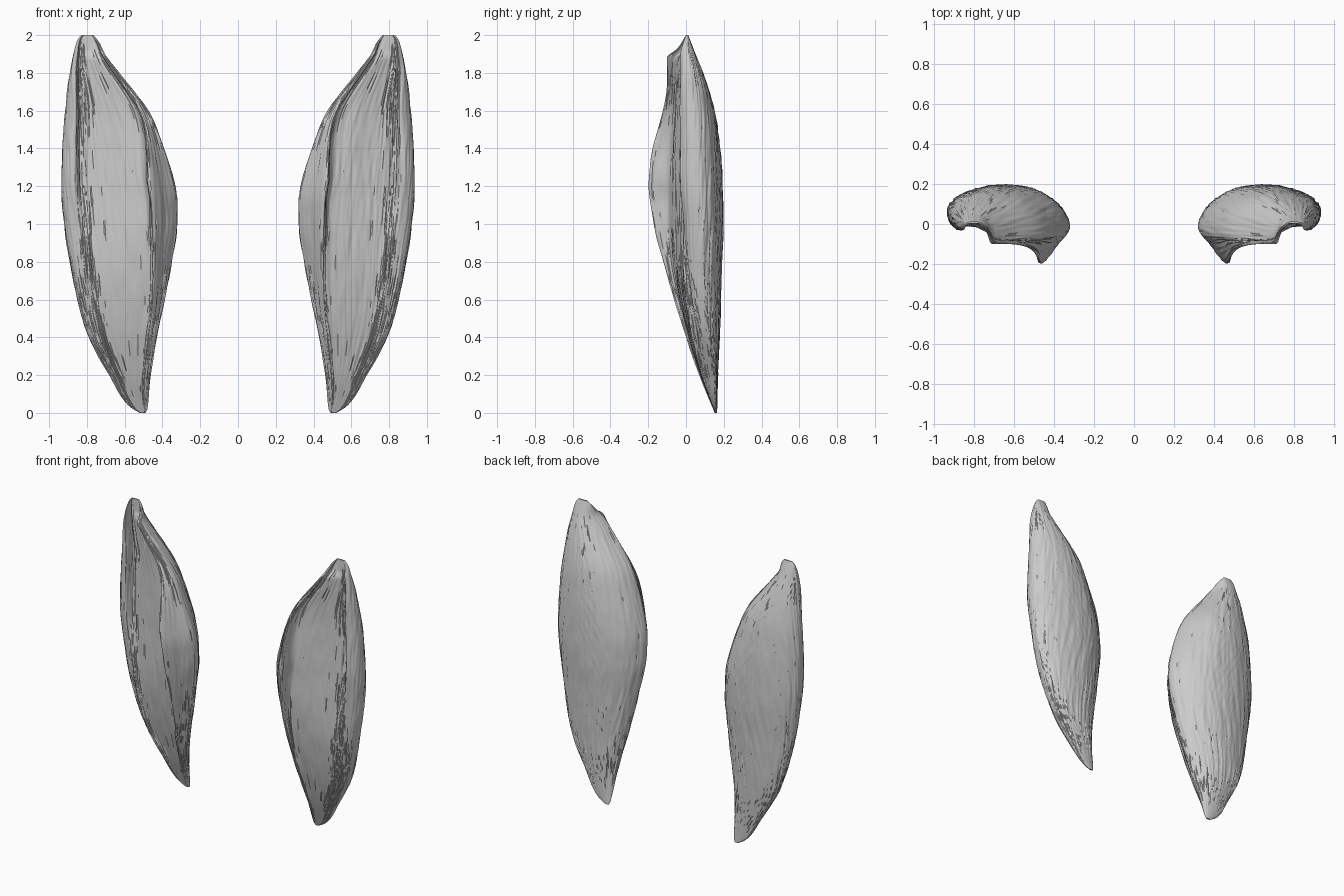
import bpy, bmesh, math
from mathutils import Vector, noise

if "Cube" in bpy.data.objects:
    bpy.data.objects.remove(bpy.data.objects["Cube"])


def curve(keys):
    """Smooth function of height through (z, value) keys."""
    n = len(keys)

    def slope(i):
        if i == 0 or i == n - 1:
            j = min(max(i, 1), n - 1)
            return (keys[j][1] - keys[j - 1][1]) / (keys[j][0] - keys[j - 1][0])
        a = (keys[i][1] - keys[i - 1][1]) / (keys[i][0] - keys[i - 1][0])
        b = (keys[i + 1][1] - keys[i][1]) / (keys[i + 1][0] - keys[i][0])
        return 0.0 if a * b <= 0 else (a + b) / 2 if max(a / b, b / a) < 3 else 2 * a * b / (a + b)

    def f(z):
        i = 0
        while i < n - 2 and z > keys[i + 1][0]:
            i += 1
        (z0, a), (z1, b) = keys[i], keys[i + 1]
        h = z1 - z0
        t = (z - z0) / h
        return (a * (2*t**3 - 3*t*t + 1) + slope(i) * h * (t**3 - 2*t*t + t)
                + b * (3*t*t - 2*t**3) + slope(i + 1) * h * (t**3 - t*t))
    return f


# outline in front view: inner and outer edge
inner = curve([(0, .49), (.02, .48), (.2, .463), (.4, .43), (.6, .388), (.8, .35), (1, .322),
               (1.1, .321), (1.2, .333), (1.4, .392), (1.6, .475), (1.8, .63), (1.9, .705),
               (1.97, .74), (2, .765)])
outer = curve([(0, .52), (.02, .555), (.05, .59), (.2, .68), (.4, .79), (.6, .85), (.8, .89),
               (1, .92), (1.2, .935), (1.4, .93), (1.6, .912), (1.8, .89), (1.9, .87), (1.97, .853), (2, .83)])
# depth of each feature
back = curve([(0, .165), (.2, .168), (.4, .177), (.8, .19), (1, .197), (1.2, .194), (1.4, .18),
              (1.6, .15), (1.8, .09), (1.9, .05), (2, .012)])
ridge = curve([(0, .152), (.2, .07), (.4, .0), (.6, -.06), (.8, -.12), (1, -.168), (1.2, -.198),
               (1.4, -.178), (1.6, -.12), (1.75, -.1), (1.88, -.1), (1.93, -.045), (2, 0)])
belly = curve([(0, .153), (.2, .075), (.4, .01), (.6, -.04), (.8, -.075), (1, -.09), (1.2, -.09),
               (1.6, -.075), (1.8, -.06), (1.87, -.05), (1.92, -.01), (2, .002)])
groove = curve([(0, .154), (.2, .085), (.4, .035), (.6, .0), (.8, -.015), (1, -.01), (1.2, .0),
                (1.5, .01), (1.8, .015), (1.92, .005), (2, .002)])
lobe = curve([(0, .155), (.2, .1), (.4, .06), (.6, .025), (.8, .0), (1, -.01), (1.25, -.03),
              (1.7, -.03), (1.9, -.03), (2, .001)])
cleft = curve([(0, 0), (.9, 0), (1.3, .03), (1.7, .035), (1.85, .02), (2, 0)])
inner_y = curve([(0, .158), (.2, .11), (.4, .07), (.6, .04), (.8, .015), (1, -.01), (1.3, -.035),
                 (1.6, -.06), (1.8, -.075), (1.88, -.07), (1.95, -.025), (2, .005)])
outer_y = curve([(0, .16), (.2, .145), (.4, .125), (.8, .085), (1.2, .07), (1.6, .045), (1.9, .01), (2, .006)])
# position of the front ridge across the width
ridge_u = curve([(0, .2), (.4, .12), (.8, .18), (1, .22), (1.2, .22), (1.5, .13), (1.7, .1), (2, .1)])


def mix(a, b, t):
    return a + (b - a) * t


def section(z, sub=14):
    x0, x1 = inner(z), outer(z)
    r, s = ridge_u(z), .64
    yb, yr, yf, yg, yl = back(z), ridge(z), belly(z), groove(z), lobe(z)
    e0, e1 = inner_y(z), outer_y(z)
    ctrl = [(0, e0), (.08, mix(e0, yb, .5)), (.28, mix(e0, yb, .88)), (.52, yb),
            (.78, mix(e1, yb, .83)), (.94, mix(e1, yb, .45)), (1, e1), (.96, mix(e1, yl, .75)),
            (.88, yl), (.82, yg + cleft(z)), (.76, yg), (s, mix(yf, yg, .75)),
            (mix(r, s, .5), mix(yf, yg, .3)),
            (r + .04, mix(yf, yr, .1)), (r, yr), (r * .45, mix(yr, e0, .5))]
    p = [Vector((mix(x0, x1, u), y)) for u, y in ctrl]
    n, out = len(p), []
    for i in range(n):
        a, b, c, d = p[i - 1], p[i], p[(i + 1) % n], p[(i + 2) % n]
        # centripetal spacing keeps the folds free of loops
        k1, k2, k3 = [max((q - w).length, 1e-6) ** .5 for w, q in ((a, b), (b, c), (c, d))]
        m1 = ((b - a) / k1 - (c - a) / (k1 + k2) + (c - b) / k2) * k2
        m2 = ((c - b) / k2 - (d - b) / (k2 + k3) + (d - c) / k3) * k2
        for j in range(sub):
            t = j / sub
            out.append(b * (2*t**3 - 3*t*t + 1) + m1 * (t**3 - 2*t*t + t)
                       + c * (3*t*t - 2*t**3) + m2 * (t**3 - t*t))
    return out


# muscle body: lofted sections with shallow lengthwise fibres
bm = bmesh.new()
ROWS = 190
rings = []
for k in range(ROWS + 1):
    t = k / ROWS
    z = mix(2 * t, 1 - math.cos(math.pi * t), .6)
    pts = section(z)
    n = len(pts)
    amp = .003 * min(1, z / .3, (2 - z) / .2)
    ring = []
    for i, p in enumerate(pts):
        tan = pts[(i + 1) % n] - pts[i - 1]
        nrm = Vector((-tan.y, tan.x))
        if nrm.length > 1e-8:
            nrm.normalize()
        a = 2 * math.pi * i / n
        slant = .5 * z * max(0, math.sin(a))
        c, s = math.cos(a + slant), math.sin(a + slant)
        f = .8 * noise.noise(Vector((9 * c, 9 * s, z * 2)))
        f += 1.8 * noise.noise(Vector((28 * c, 28 * s, z * 6)))
        q = p + nrm * f * amp
        # frayed tip
        fray = .03 * noise.noise(Vector((q.x * 45, 3, 0))) * max(0, (z - 1.85) / .15) * (2 - z) / .15
        ring.append(bm.verts.new((q.x, q.y, z + fray)))
    rings.append(ring)
for a, b in zip(rings, rings[1:]):
    for i in range(len(a)):
        j = (i + 1) % len(a)
        bm.faces.new((a[i], a[j], b[j], b[i]))
bm.faces.new(rings[0])
bm.faces.new(rings[-1])
bmesh.ops.recalc_face_normals(bm, faces=bm.faces)
mesh = bpy.data.meshes.new("muscle_pair")
bm.to_mesh(mesh)
bm.free()
muscle = bpy.data.objects.new("muscle_pair", mesh)
bpy.context.collection.objects.link(muscle)

# opposite side
mirror = muscle.modifiers.new("mirror", 'MIRROR')
mirror.use_axis = (True, False, False)
mirror.use_mirror_merge = False

bpy.context.view_layer.objects.active = muscle
muscle.select_set(True)
bpy.ops.object.shade_smooth_by_angle(angle=math.radians(50))
